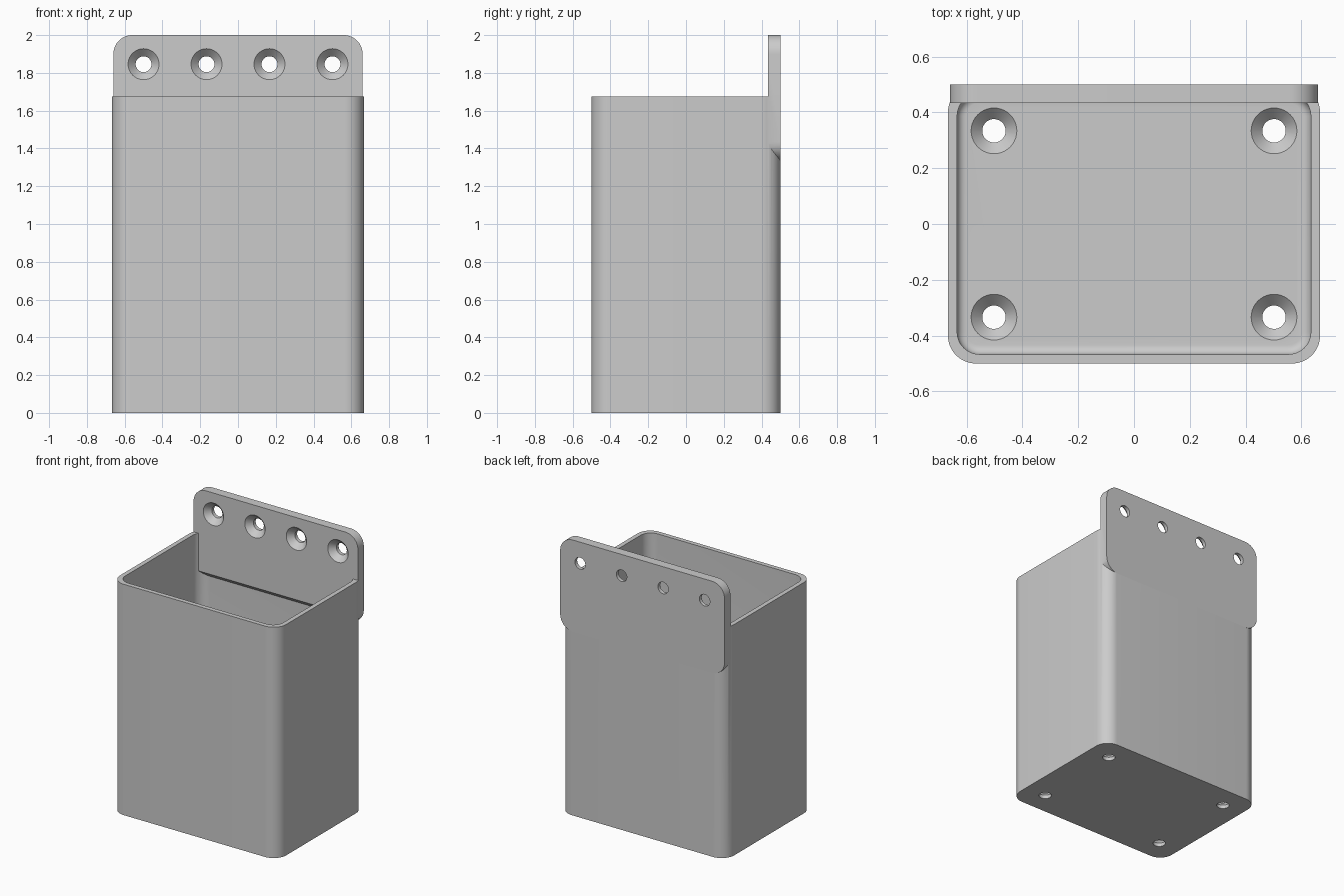
import bpy
import bmesh
from math import pi
from mathutils import Matrix, Vector

if "Cube" in bpy.data.objects:
    bpy.data.objects.remove(bpy.data.objects["Cube"], do_unlink=True)

HALF_X, HALF_Y, RIM_Z = 0.667, 0.5, 1.676
WALL, THICK, RADIUS = 0.033, 0.067, 0.1
PLATE_BOTTOM = 1.335

grey = bpy.data.materials.new("plain grey")
grey.use_nodes = True
grey.diffuse_color = (0.6, 0.6, 0.6, 1)
grey.node_tree.nodes["Principled BSDF"].inputs["Base Color"].default_value = (0.6, 0.6, 0.6, 1)


def make_object(name, bm):
    bmesh.ops.recalc_face_normals(bm, faces=bm.faces)
    mesh = bpy.data.meshes.new(name)
    bm.to_mesh(mesh)
    bm.free()
    mesh.materials.append(grey)
    obj = bpy.data.objects.new(name, mesh)
    bpy.context.collection.objects.link(obj)
    return obj


def rounded_block(low, high, axis, radius):
    """Block whose four edges along one axis are rounded."""
    low, high = Vector(low), Vector(high)
    bm = bmesh.new()
    bmesh.ops.create_cube(bm, size=1)
    bmesh.ops.scale(bm, vec=high - low, verts=bm.verts)
    bmesh.ops.translate(bm, vec=(low + high) / 2, verts=bm.verts)
    edges = [e for e in bm.edges
             if abs(e.verts[0].co[axis] - e.verts[1].co[axis]) > 0.01]
    bmesh.ops.bevel(bm, geom=edges, offset=radius, segments=12,
                    profile=0.5, affect='EDGES')
    return bm


def combine(target, tool, operation):
    """Boolean the tool into the target, then discard the tool."""
    tool.hide_render = True
    mod = target.modifiers.new(operation.lower(), 'BOOLEAN')
    mod.operation = operation
    mod.solver = 'EXACT'
    mod.object = tool
    bpy.context.view_layer.objects.active = target
    bpy.ops.object.modifier_apply(modifier=mod.name)
    bpy.data.objects.remove(tool, do_unlink=True)


def screw_cutter(matrix):
    """Countersunk hole shape; its wide end opens along local +z."""
    profile = [(0, -0.15), (0.042, -0.15), (0.042, -0.041),
               (0.082, 0), (0.082, 0.05), (0, 0.05)]
    bm = bmesh.new()
    verts = [bm.verts.new((r, 0, z)) for r, z in profile]
    edges = [bm.edges.new(pair) for pair in zip(verts, verts[1:])]
    bmesh.ops.spin(bm, geom=verts + edges, cent=(0, 0, 0), axis=(0, 0, 1),
                   angle=2 * pi, steps=40)
    bmesh.ops.remove_doubles(bm, verts=bm.verts, dist=0.0001)
    bmesh.ops.transform(bm, matrix=matrix, verts=bm.verts)
    return make_object("screw_cutter", bm)


# Outer body
holder = make_object("wall_holder", rounded_block(
    (-HALF_X, -HALF_Y, 0), (HALF_X, HALF_Y, RIM_Z), 2, RADIUS))

# Open cavity with a filleted floor edge
bm = rounded_block((WALL - HALF_X, WALL - HALF_Y, THICK),
                   (HALF_X - WALL, HALF_Y - WALL, 2.2), 2, 0.08)
floor_edges = [e for e in bm.edges if all(v.co.z < THICK + 0.001 for v in e.verts)]
bmesh.ops.bevel(bm, geom=floor_edges, offset=0.033, segments=6,
                profile=0.5, affect='EDGES')
combine(holder, make_object("cavity_cutter", bm), 'DIFFERENCE')

# Mounting plate, sloped along its lower edge
bm = rounded_block((-0.66, HALF_Y - THICK, PLATE_BOTTOM),
                   (0.66, HALF_Y + 0.0005, 2), 1, RADIUS)
cut = bmesh.ops.bisect_plane(
    bm, geom=bm.verts[:] + bm.edges[:] + bm.faces[:],
    plane_co=(0, HALF_Y, PLATE_BOTTOM + 0.001), plane_no=(0, -1, -1), clear_outer=True)
rim = [g for g in cut["geom_cut"] if isinstance(g, bmesh.types.BMEdge)]
bmesh.ops.holes_fill(bm, edges=rim, sides=0)
combine(holder, make_object("mounting_plate", bm), 'UNION')

# Screw holes in the plate
for i in range(4):
    place = Matrix.Translation((-0.5 + i / 3, HALF_Y - THICK, 1.846))
    combine(holder, screw_cutter(place @ Matrix.Rotation(pi / 2, 4, 'X')), 'DIFFERENCE')

# Screw holes in the floor
for x in (-0.502, 0.502):
    for y in (-0.334, 0.334):
        combine(holder, screw_cutter(Matrix.Translation((x, y, THICK))), 'DIFFERENCE')

bpy.ops.object.select_all(action='DESELECT')
holder.select_set(True)
bpy.context.view_layer.objects.active = holder
bpy.ops.object.shade_smooth_by_angle(angle=pi / 6)
